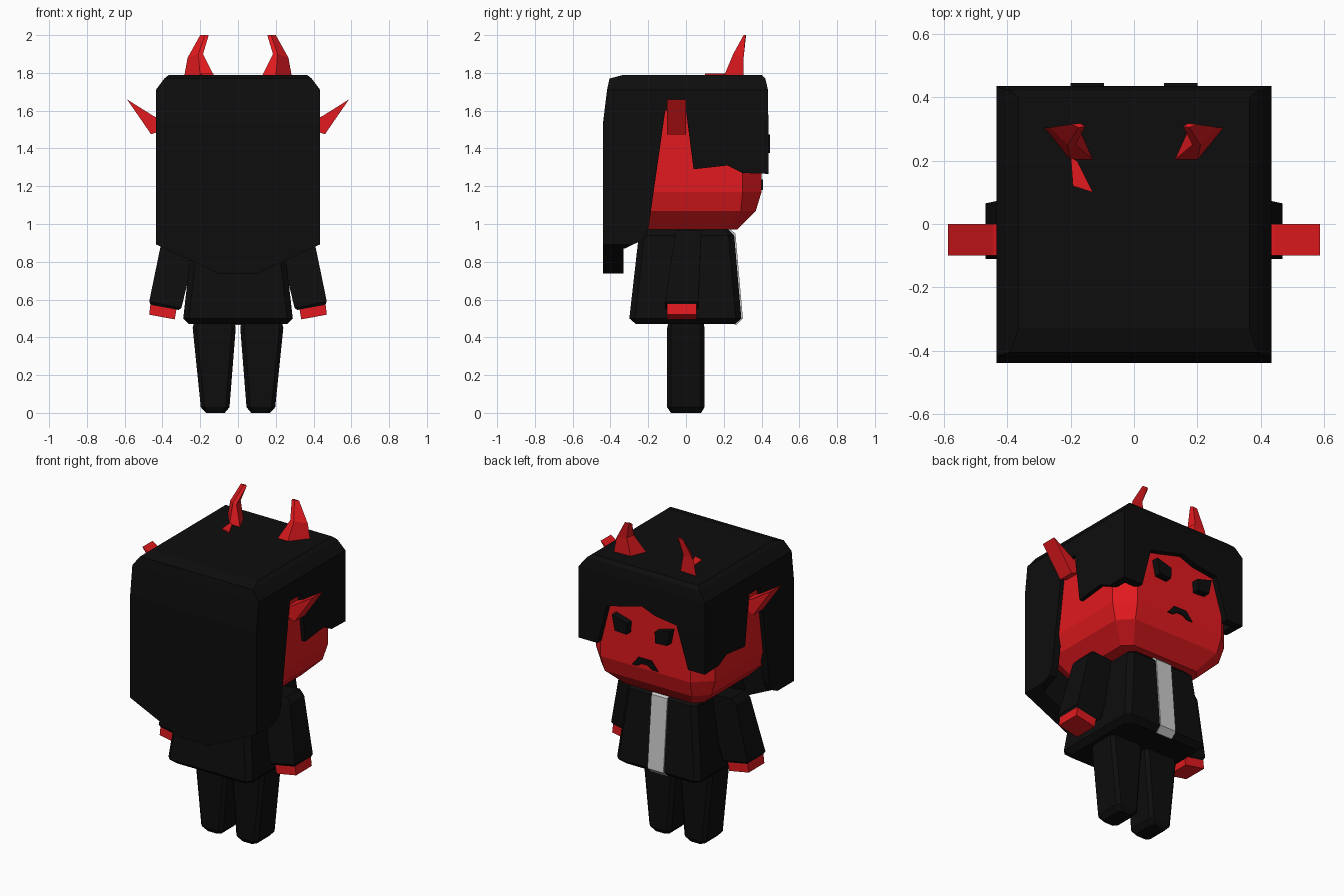
import bpy, bmesh


def material(name, rgb):
    m = bpy.data.materials.new(name)
    m.diffuse_color = (*rgb, 1)
    return m


RED = material("red", (0.75, 0.01, 0.013))
BLACK = material("black", (0.004, 0.004, 0.004))


def loft(name, loops, mat=None, sx=1):
    """Closed skin over equal-length point loops; sx=-1 mirrors in x."""
    bm = bmesh.new()
    rows = [[bm.verts.new((x * sx, y, z)) for x, y, z in lp] for lp in loops]
    n = len(rows[0])
    for a, b in zip(rows, rows[1:]):
        for i in range(n):
            j = (i + 1) % n
            bm.faces.new((a[i], a[j], b[j], b[i]))
    bm.faces.new(rows[0])
    bm.faces.new(rows[-1])
    bmesh.ops.recalc_face_normals(bm, faces=bm.faces)
    me = bpy.data.meshes.new(name)
    bm.to_mesh(me)
    bm.free()
    ob = bpy.data.objects.new(name, me)
    bpy.context.collection.objects.link(ob)
    if mat:
        me.materials.append(mat)
    return ob


def prism_x(name, pts, a, b, mat=None):
    return loft(name, [[(x, y, z) for y, z in pts] for x in (a, b)], mat)


def prism_y(name, pts, a, b, mat=None, sx=1):
    return loft(name, [[(x, y, z) for x, z in pts] for y in (a, b)], mat, sx)


def rect(z, x0, x1, y0, y1):
    return [(x0, y0, z), (x1, y0, z), (x1, y1, z), (x0, y1, z)]


def octagon(z, x0, x1, y0, y1, c):
    return [(x0 + c, y0, z), (x1 - c, y0, z), (x1, y0 + c, z), (x1, y1 - c, z),
            (x1 - c, y1, z), (x0 + c, y1, z), (x0, y1 - c, z), (x0, y0 + c, z)]


# hair: outer block, hollowed and trimmed to its outlines
hair = loft("hair", [rect(0.70, -.435, .435, -.44, .436),
                     rect(1.53, -.435, .435, -.44, .436),
                     rect(1.71, -.435, .435, -.418, .434),
                     rect(1.77, -.39, .39, -.405, .42),
                     rect(1.79, -.365, .365, -.33, .40)], BLACK)
side_cut = [(-.335, .6), (-.325, .87), (-.22, .92), (-.2, .97), (-.11, 1.6),
            (0, 1.6), (.04, 1.29), (.22, 1.31), (.30, 1.27), (.6, 1.26), (.6, .6)]
back_cut = [(-.6, .967), (-.43, .89), (-.1, .737), (.1, .737), (.43, .89),
            (.6, .967), (.6, .5), (-.6, .5)]
fringe_cut = [(-.335, 1.2), (-.315, 1.28), (-.24, 1.52), (-.09, 1.54), (0, 1.575),
              (.15, 1.535), (.24, 1.515), (.3, 1.28), (.32, 1.2)]
cutters = [
    loft("hair_hollow", [rect(.55, -.39, .39, -.33, .385), rect(1.7, -.39, .39, -.33, .385)], BLACK),
    prism_x("side_trim", side_cut, -1, 1, BLACK),
    prism_y("back_trim", back_cut, -.6, -.15, BLACK),
    prism_y("fringe_trim", fringe_cut, .2, .6, BLACK),
]
bpy.context.view_layer.objects.active = hair
for c in cutters:
    c.hide_render = True
    mod = hair.modifiers.new("trim", "BOOLEAN")
    mod.operation = "DIFFERENCE"
    mod.solver = "EXACT"
    mod.object = c
    bpy.ops.object.modifier_apply(modifier=mod.name)
for c in cutters:
    bpy.data.objects.remove(c)

# head with stepped chin
loft("head", [octagon(.97, -.28, .28, -.27, .27, .05),
              octagon(1.07, -.38, .38, -.34, .37, .08),
              octagon(1.17, -.41, .41, -.36, .40, .10),
              octagon(1.68, -.41, .41, -.36, .40, .10)], RED)

# mouth
prism_y("mouth", [(-.09, 1.18), (-.045, 1.235), (.045, 1.235), (.09, 1.18),
                  (.05, 1.18), (.02, 1.2), (-.02, 1.2), (-.05, 1.18)], .37, .407, BLACK)

# coat and shirt strip
loft("coat", [octagon(.47, -.26, .26, -.265, .26, .03),
              octagon(.50, -.29, .29, -.30, .293, .03),
              octagon(.94, -.24, .24, -.25, .255, .03),
              octagon(.975, -.20, .20, -.22, .22, .03)], BLACK)
prism_x("shirt_strip", [(.2, .978), (.23, .977), (.262, .948), (.301, .5),
                        (.265, .465), (.2, .5)], -.055, .055)

# paired parts
for sx, side in ((1, "right"), (-1, "left")):
    loft(side + "_leg", [octagon(0, .07, .17, -.08, .08, .02),
                         octagon(.03, .045, .197, -.1, .098, .02),
                         octagon(.45, .012, .24, -.1, .098, .02),
                         octagon(.49, .02, .23, -.09, .09, .02)], BLACK, sx)
    loft(side + "_arm", [
        [(.22, -.05, .95), (.37, -.05, .965), (.37, .08, .965), (.22, .08, .95)],
        [(.21, -.06, .92), (.40, -.06, .93), (.40, .08, .93), (.21, .08, .92)],
        [(.30, -.11, .555), (.47, -.11, .59), (.47, .065, .59), (.30, .065, .555)],
        [(.315, -.10, .545), (.462, -.10, .572), (.462, .055, .572), (.315, .055, .545)],
    ], BLACK, sx)
    prism_y(side + "_hand", [(.322, .57), (.335, .495), (.47, .52), (.462, .59)],
            -.1, .055, RED, sx)
    prism_y(side + "_ear", [(.39, 1.55), (.445, 1.57), (.588, 1.66), (.46, 1.475),
                            (.39, 1.50)], -.1, 0, RED, sx)
    prism_y(side + "_eye", [(.2, 1.475), (.095, 1.445), (.1, 1.375), (.18, 1.38)],
            .38, .445, BLACK, sx)
    loft(side + "_horn", [
        [(.125, .20, 1.78), (.20, .20, 1.78), (.285, .305, 1.78), (.17, .30, 1.78)],
        [(.185, .25, 1.9), (.21, .25, 1.9), (.267, .305, 1.88), (.195, .305, 1.9)],
        [(.155, .308, 2.0), (.175, .305, 2.0), (.20, .315, 2.0), (.17, .318, 2.0)],
    ], RED, sx)

# small flap at the root of the left horn
loft("horn_root", [[(-.20, .21, z), (-.193, .12, z), (-.13, .10, z), (-.18, .2, z)]
                   for z in (1.77, 1.797)], RED)
